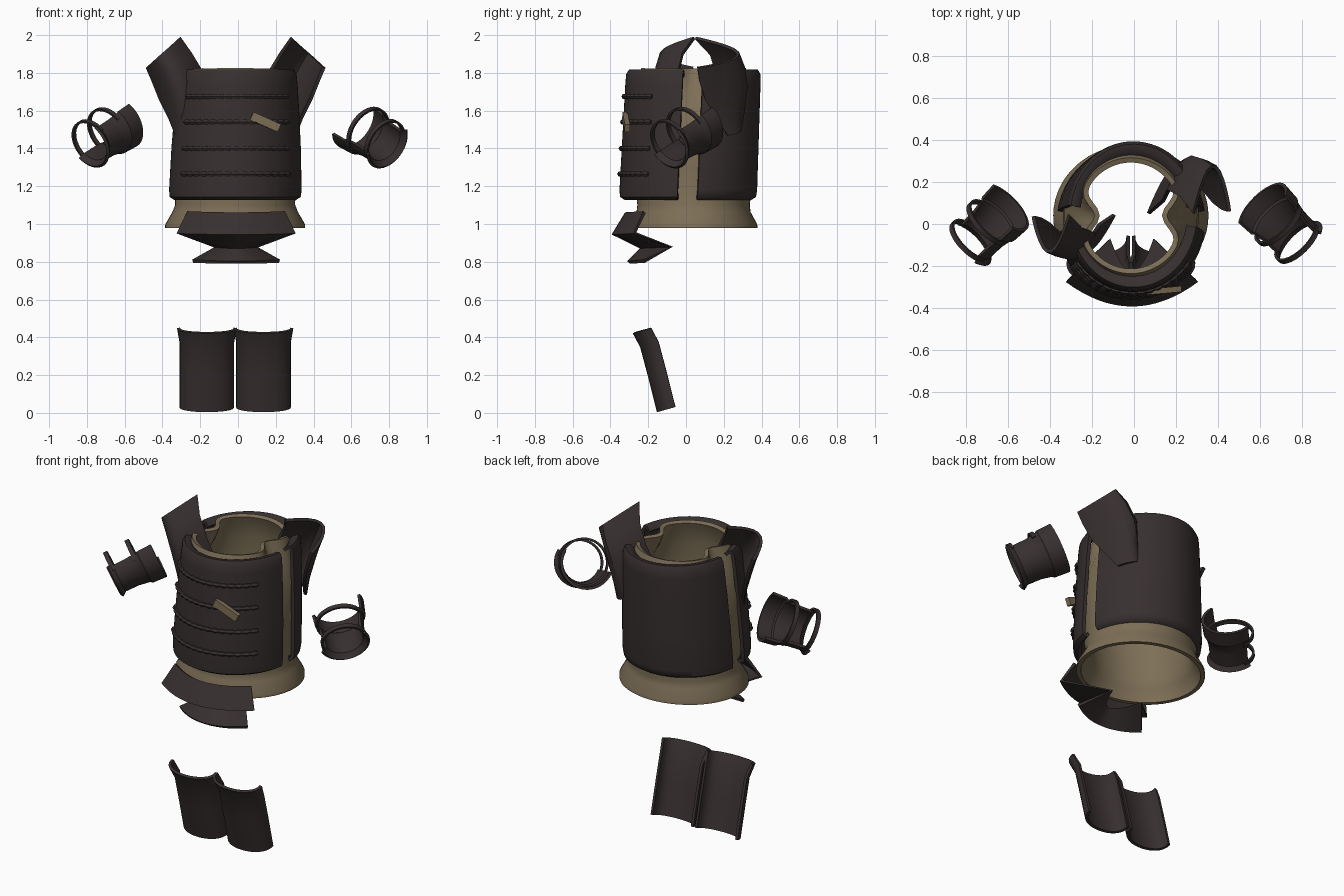
import bpy, bmesh, math
from mathutils import Vector

if "Cube" in bpy.data.objects:
    bpy.data.objects.remove(bpy.data.objects["Cube"])


def material(name, rgb):
    m = bpy.data.materials.new(name)
    m.diffuse_color = (*rgb, 1)
    m.use_nodes = True
    m.node_tree.nodes["Principled BSDF"].inputs["Base Color"].default_value = m.diffuse_color
    return m


DARK = material("dark_leather", (0.039, 0.029, 0.029))
TAN = material("tan_cloth", (0.205, 0.158, 0.094))
CX = -0.015


def sheet(name, rows, mat, thick=0.0, closed=False, caps=False, angle=35):
    """Loft a grid of faces through rows of points, then give it thickness."""
    bm = bmesh.new()
    grid = [[bm.verts.new(p) for p in r] for r in rows]
    n = len(rows[0])
    for a, b in zip(grid, grid[1:]):
        for i in range(n if closed else n - 1):
            j = (i + 1) % n
            bm.faces.new((a[i], a[j], b[j], b[i]))
    if caps:
        bm.faces.new(grid[0])
        bm.faces.new(grid[-1])
    bmesh.ops.recalc_face_normals(bm, faces=bm.faces)
    me = bpy.data.meshes.new(name)
    bm.to_mesh(me)
    bm.free()
    me.materials.append(mat)
    ob = bpy.data.objects.new(name, me)
    bpy.context.collection.objects.link(ob)
    bpy.ops.object.select_all(action='DESELECT')
    ob.select_set(True)
    bpy.context.view_layer.objects.active = ob
    if thick:
        s = ob.modifiers.new("thickness", 'SOLIDIFY')
        s.thickness, s.offset = thick, 0
        bpy.ops.object.modifier_apply(modifier=s.name)
    bpy.ops.object.shade_smooth_by_angle(angle=math.radians(angle))
    return ob


def lerp(a, b, t):
    return a + (b - a) * t


def shell(z, a, scale=1.0, out=0.0):
    """Point on the torso's outer surface at height z and angle a."""
    t = (z - 1.13) / 0.69
    rx = (0.345 - 0.04 * t ** 1.6 if t > 0 else 0.345) * scale + out
    ry = (0.355 - 0.008 * t) * scale + out
    return (CX + 0.013 * t + rx * math.cos(a), 0.01 + 0.03 * t + ry * math.sin(a), z)


# Cloth liner: flared hem, straight wall, rim pinched in at the armholes
liner = []
for z, rx, ry in ((0.98, 0.358, 0.325), (0.995, 0.358, 0.325), (1.06, 0.32, 0.29),
                  (1.10, 0.305, 0.285), (1.3, 0.312, 0.31), (1.55, 0.305, 0.31),
                  (1.68, 0.285, 0.305), (1.76, 0.265, 0.29), (1.82, 0.25, 0.265)):
    row = []
    pinch = 0.36 * min(1, max(0, (z - 1.55) / 0.25))
    for i in range(56):
        a = 2 * math.pi * i / 56
        k = 1 - pinch * math.exp(-(math.sin(a) / 0.3) ** 2)
        row.append((CX + rx * k * math.cos(a), 0.04 + ry * math.sin(a), z))
    liner.append(row)
sheet("cloth_liner", liner, TAN, 0.025, closed=True)

# Front and back torso plates with rolled top and bottom rims
levels = ((1.155, 0.91), (1.138, 0.95), (1.148, 0.99), (1.18, 1), (1.4, 1), (1.6, 1),
          (1.74, 1), (1.79, 0.995), (1.808, 0.97), (1.804, 0.91), (1.785, 0.85))
for name, a0, a1 in (("front_plate", 189, 351), ("back_plate", 8, 172)):
    rows = [[shell(z, math.radians(lerp(a0, a1, i / 32)), s) for i in range(33)]
            for z, s in levels]
    sheet(name, rows, DARK, 0.02, angle=50)

# Beaded cords across the front plate
for k, z in enumerate((1.675, 1.54, 1.40, 1.265)):
    rows = []
    beads = 15
    for i in range(beads * 4 + 1):
        a = math.radians(lerp(216, 324, i / (beads * 4)))
        r = (0.010, 0.014, 0.016, 0.014)[i % 4]
        c = Vector(shell(z, a, 1, 0.011))
        n = Vector((math.cos(a), math.sin(a), 0))
        rows.append([c + r * (n * math.cos(b) + Vector((0, 0, math.sin(b))))
                     for b in (math.tau * j / 6 for j in range(6))])
    sheet(f"cord_{k + 1}", rows, DARK, closed=True, caps=True)

# Slanted cloth tag
bpy.ops.mesh.primitive_cube_add(size=1, location=(0.145, -0.317, 1.54),
                                rotation=(0, math.radians(24), math.radians(5)))
tag = bpy.context.object
tag.name = "cloth_tag"
tag.scale = (0.16, 0.028, 0.045)
tag.data.materials.append(TAN)

# Folded waist guard: height, half width, centre y, edge y
waist = ((1.06, 0.255, -0.315, -0.22), (0.95, 0.31, -0.385, -0.27),
         (0.875, 0.11, -0.235, -0.075), (0.80, 0.23, -0.305, -0.22))
rows = [[(-0.01 + w * u, lerp(yc, ye, u * u), z + (0.006 * u * u - 0.003))
         for u in (i / 8 - 1 for i in range(17))] for z, w, yc, ye in waist]
sheet("waist_guard", rows, DARK, 0.018)

# Pair of curved thigh plates with a flared top
for side, x in (("left", -0.165), ("right", 0.135)):
    rows = []
    for y, z, w in ((-0.275, 0.425, 0.15), (-0.235, 0.35, 0.137),
                    (-0.195, 0.2, 0.137), (-0.146, 0.006, 0.137)):
        row = []
        for i in range(17):
            b = math.pi * i / 16
            d = 1 - math.sin(b) ** 0.8
            row.append((x - w * math.cos(b), y + 0.09 * d, z + 0.025 * d))
        rows.append(row)
    sheet(f"{side}_thigh_plate", rows, DARK, 0.016)

# Shoulder guards: pointed rim sweeping down into a blade against the torso
# each ring: inner end, outer end, bulge
rings = (((0.285, 0.05, 1.985), (0.455, 0.06, 1.83), 0.22),
         ((0.225, 0.13, 1.90), (0.425, 0.07, 1.76), 0.205),
         ((0.165, 0.16, 1.80), (0.385, 0.10, 1.66), 0.19),
         ((0.14, 0.11, 1.67), (0.335, 0.16, 1.56), 0.165),
         ((0.07, 0.05, 1.55), (0.30, 0.22, 1.47), 0.13))
for side, s, ky, y0, dx in (("right", 1, 1, 0.05, 0), ("left", -1, -0.78, 0.045, -0.025)):
    rows = []
    for p, q, bulge in rings:
        row = []
        for i in range(15):
            t = (1 - math.cos(math.pi * i / 14)) / 2
            x, y, z = Vector(p).lerp(Vector(q), t)
            y += bulge * max(0, math.sin(math.pi * t ** 1.15)) ** 0.8
            row.append((s * x + dx, y0 + ky * (y - 0.05), z))
        rows.append(row)
    sheet(f"{side}_shoulder_guard", rows, DARK, 0.018)

# Forearm guards: open flared tubes with two ring straps
for side, s, roll, k in (("left", 1, -0.75, 0.94), ("right", -1, 0.55, 0.96)):
    axis = Vector((0.65 * s, 0.65, 0.42)).normalized()
    across = Vector((s, -1, 0)).normalized()
    up = Vector((-0.3 * s, -0.3, 0.93)).normalized()
    opening = (up * math.cos(roll) + across * math.sin(roll)).normalized()
    other = axis.cross(opening)
    mid = Vector((-0.70 * s, -0.005, 1.482))

    def arc(t, r, b):
        return mid + k * (axis * t + r * (opening * math.cos(b) + other * math.sin(b)))

    profile = ((-0.15, 0.142), (-0.12, 0.12), (-0.03, 0.122), (0.04, 0.135),
               (0.05, 0.145), (0.14, 0.15))
    rows = [[arc(t, r, math.radians(lerp(85, 275, i / 20))) for i in range(21)]
            for t, r in profile]
    sheet(f"{side}_forearm_guard", rows, DARK, 0.016)
    for n, (t, r) in enumerate(((-0.125, 0.13), (0.02, 0.138))):
        rows = [[arc(t + h, r, math.radians(lerp(-100, 100, i / 20))) for i in range(21)]
                for h in (-0.013, 0.013)]
        sheet(f"{side}_strap_{n + 1}", rows, DARK, 0.012)
